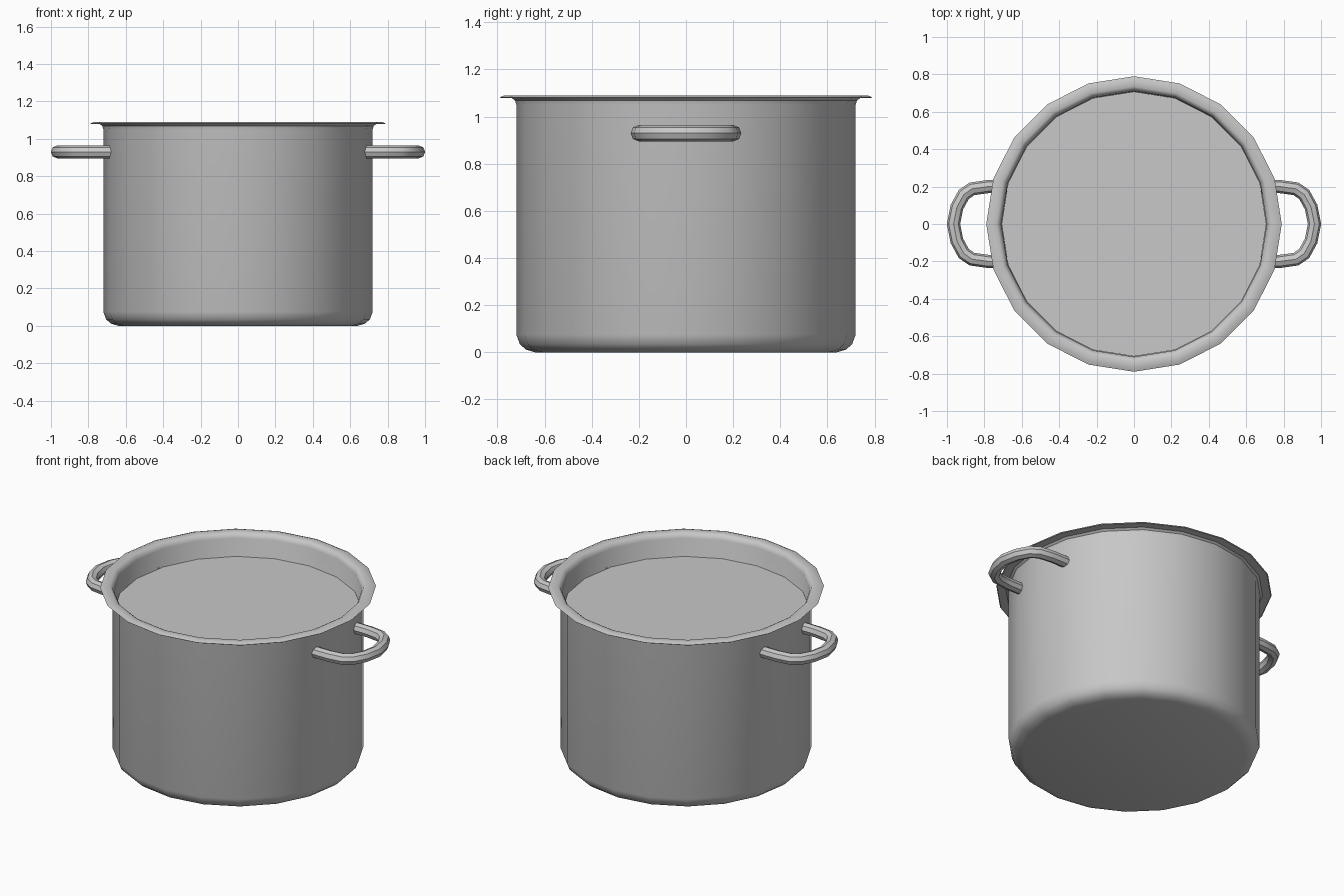
import bpy, bmesh, math
from mathutils import Vector

if "Cube" in bpy.data.objects:
    bpy.data.objects.remove(bpy.data.objects["Cube"])

SIDES = 20

steel = bpy.data.materials.new("grey steel")
steel.diffuse_color = (0.58, 0.58, 0.58, 1)
steel.use_nodes = True
steel.node_tree.nodes["Principled BSDF"].inputs["Base Color"].default_value = steel.diffuse_color


def finish(bm, name):
    """Turn a bmesh into a smooth-by-angle object."""
    bmesh.ops.recalc_face_normals(bm, faces=bm.faces)
    me = bpy.data.meshes.new(name)
    bm.to_mesh(me)
    bm.free()
    me.materials.append(steel)
    ob = bpy.data.objects.new(name, me)
    bpy.context.collection.objects.link(ob)
    bpy.ops.object.select_all(action='DESELECT')
    ob.select_set(True)
    bpy.context.view_layer.objects.active = ob
    bpy.ops.object.shade_smooth_by_angle(angle=math.radians(35))
    return ob


def skin(bm, rings):
    """Bridge consecutive rings with quads and cap both ends."""
    n = len(rings[0])
    for a, b in zip(rings, rings[1:]):
        for i in range(n):
            j = (i + 1) % n
            bm.faces.new((a[i], a[j], b[j], b[i]))
    bm.faces.new(rings[0])
    bm.faces.new(rings[-1])


def lathe(name, profile):
    bm = bmesh.new()
    rings = []
    for r, z in profile:
        rings.append([bm.verts.new((r * math.cos(math.tau * i / SIDES),
                                    r * math.sin(math.tau * i / SIDES), z))
                      for i in range(SIDES)])
    skin(bm, rings)
    return finish(bm, name)


def tube(name, path, radius, side, sides=8):
    """Sweep a round section along a flat path with mitred corners."""
    bm = bmesh.new()
    pts = [Vector(p) for p in path]
    rings = []
    for k, p in enumerate(pts):
        before = (p - pts[k - 1]).normalized() if k else None
        after = (pts[k + 1] - p).normalized() if k < len(pts) - 1 else None
        d_in, d_out = before or after, after or before
        t = (d_in + d_out).normalized()
        normal = Vector((-t.y, t.x, 0)) / max(t.dot(d_in), 0.5)
        ring = []
        for i in range(sides):
            a = math.tau * i / sides
            v = p + normal * radius * math.cos(a) + Vector((0, 0, radius * math.sin(a)))
            ring.append(bm.verts.new((v.x * side, v.y, v.z)))
        rings.append(ring)
    skin(bm, rings)
    return finish(bm, name)


# Pot: rounded base, straight wall, flared rim, hollow inside
lathe("pot_body", [
    (0.64, 0.0), (0.68, 0.012), (0.705, 0.035), (0.72, 0.075),
    (0.72, 1.05), (0.725, 1.068), (0.738, 1.078), (0.785, 1.078),
    (0.79, 1.082), (0.77, 1.09), (0.735, 1.09), (0.722, 1.083),
    (0.71, 1.06), (0.71, 0.075), (0.68, 0.03), (0.64, 0.02)])

# Contents filling the pot almost to the rim
lathe("pot_contents", [(0.708, 0.08), (0.708, 0.945)])

# Loop handles on both sides
half = [(0.68, 0.20), (0.78, 0.20), (0.866, 0.188), (0.91, 0.158), (0.947, 0.09)]
loop = [(x, -y, 0.93) for x, y in half] + [(0.965, 0, 0.93)] \
     + [(x, y, 0.93) for x, y in reversed(half)]
for name, side in (("right_handle", 1), ("left_handle", -1)):
    tube(name, loop, 0.035, side)
